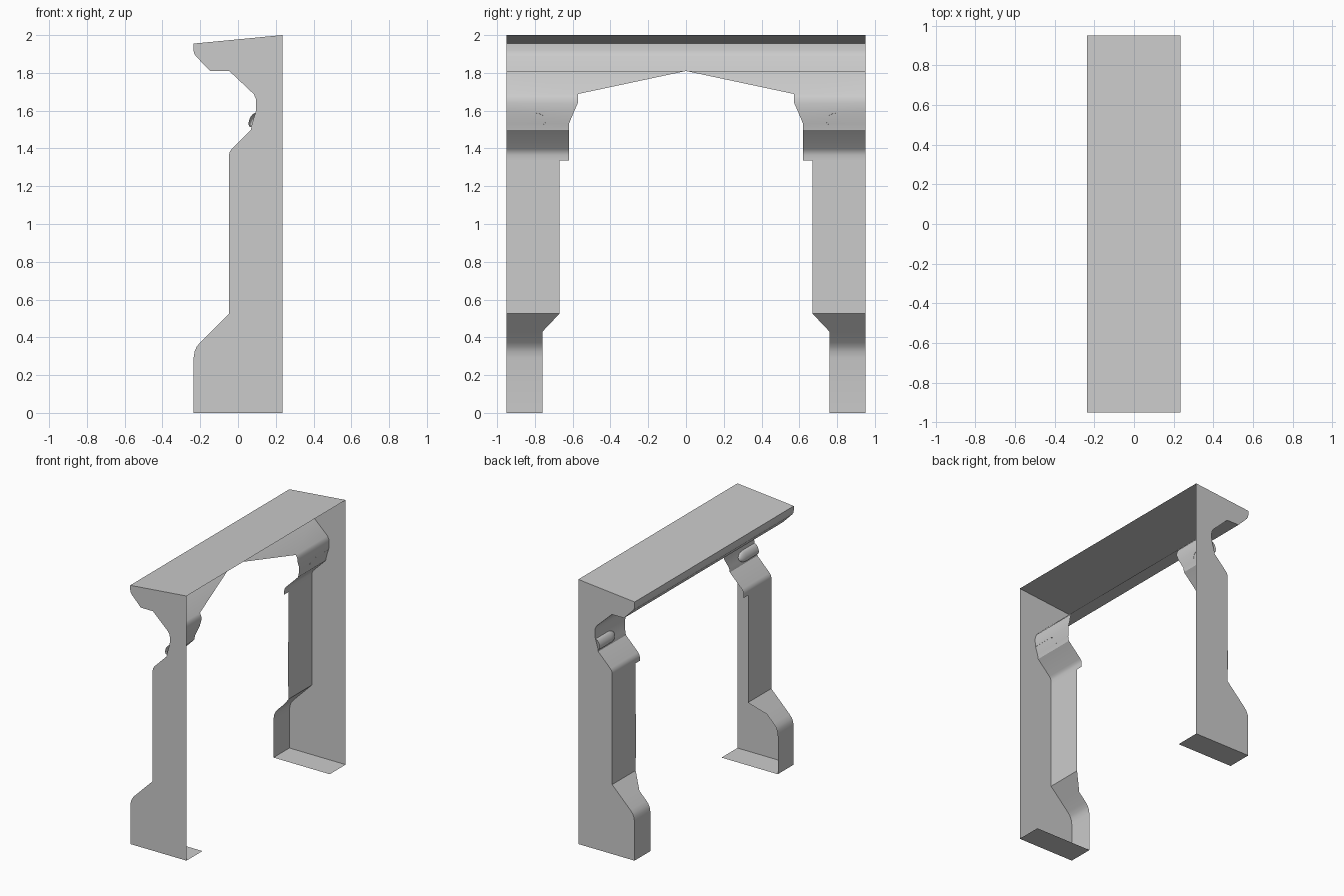
import bpy, bmesh, math

if "Cube" in bpy.data.objects:
    bpy.data.objects.remove(bpy.data.objects["Cube"])

OUT = 0.95   # half width of the frame
BACK = 0.235  # open rear plane


def make(name, verts, faces, mirror=True, smooth=True):
    me = bpy.data.meshes.new(name)
    me.from_pydata(verts, [], faces)
    me.update()
    ob = bpy.data.objects.new(name, me)
    bpy.context.collection.objects.link(ob)
    if mirror:
        m = ob.modifiers.new("Mirror", 'MIRROR')
        m.use_axis = (False, True, False)
        m.merge_threshold = 0.0005
    if smooth:
        bpy.ops.object.select_all(action='DESELECT')
        ob.select_set(True)
        bpy.context.view_layer.objects.active = ob
        bpy.ops.object.shade_smooth_by_angle(angle=math.radians(25))
    return ob


def strip(name, rows):
    """Loft between the inner edge and the outer side; rows are (x, z, inner y), going up."""
    verts, faces = [], []
    for x, z, inner in rows:
        verts += [(x, inner, z), (x, OUT, z)]
    for i in range(len(rows) - 1):
        a = 2 * i
        faces.append((a, a + 2, a + 3, a + 1))
    return make(name, verts, faces)


# Profile sections from the ground up: (x, z, inner edge y)
leg = [(-0.235, 0, 0.76), (-0.235, 0.29, 0.76), (-0.23, 0.324, 0.76),
       (-0.219, 0.35, 0.76), (-0.2, 0.373, 0.76), (-0.143, 0.43, 0.76),
       (-0.048, 0.525, 0.67), (-0.048, 0.62, 0.67), (-0.048, 1.335, 0.67)]
shoulder = [(-0.048, 1.335, 0.62), (-0.048, 1.365, 0.62), (-0.043, 1.383, 0.62),
            (-0.033, 1.397, 0.62), (0.068, 1.498, 0.62), (0.074, 1.53, 0.62),
            (0.094, 1.595, 0.593), (0.096, 1.64, 0.573), (0.094, 1.665, 0.573),
            (0.083, 1.688, 0.573), (-0.046, 1.81, 0)]
lintel = [(-0.046, 1.81, 0), (-0.147, 1.81, 0), (-0.222, 1.887, 0),
          (-0.232, 1.902, 0), (-0.236, 1.92, 0), (-0.236, 1.955, 0)]
strip("leg_front", leg)
strip("shoulder_bracket", shoulder)
strip("lintel_front", lintel)

# Sloped top
make("top_plate", [(-0.236, 0, 1.955), (BACK, 0, 2), (BACK, OUT, 2), (-0.236, OUT, 1.955)],
     [(0, 1, 2, 3)], smooth=False)

# Side panels follow the whole profile
outline = [(x, z) for x, z, _ in leg[:-1] + shoulder + lintel[1:]] + [(BACK, 2), (BACK, 0)]
make("side_panel", [(x, OUT, z) for x, z in outline],
     [tuple(range(len(outline)))], smooth=False)

# Foot plates
make("foot_plate", [(-0.235, 0.76, 0), (-0.235, OUT, 0), (BACK, OUT, 0), (BACK, 0.76, 0)],
     [(0, 1, 2, 3)], smooth=False)

# Half-round ribs with rounded ends on the shoulders
rings = [(OUT, 1.0), (0.805, 1.0)]
rings += [(0.805 - 0.065 * math.sin(t), max(math.cos(t), 0.02))
          for t in [math.radians(a) for a in (20, 40, 60, 75, 90)]]
N = 10
verts, faces = [], []
for y, s in rings:
    for k in range(N + 1):
        a = math.pi * k / N
        z = 1.55 - 0.038 * s * math.cos(a)
        base = 0.081 + (z - 1.55) * 0.31
        verts.append((base - 0.022 * s * math.sin(a), y, z))
for i in range(len(rings) - 1):
    for k in range(N):
        a = i * (N + 1) + k
        faces.append((a, a + N + 1, a + N + 2, a + 1)[::-1])
make("shoulder_rib", verts, faces)

# Thin cover plate on one leg only
cover = [(0.67, 0.62), (0.67, 0.955), (0.76, 0.955), (OUT, 0.77), (OUT, 0.62)]
make("leg_cover_plate", [(-0.051, y, z) for y, z in cover],
     [tuple(range(len(cover)))], mirror=False, smooth=False)
